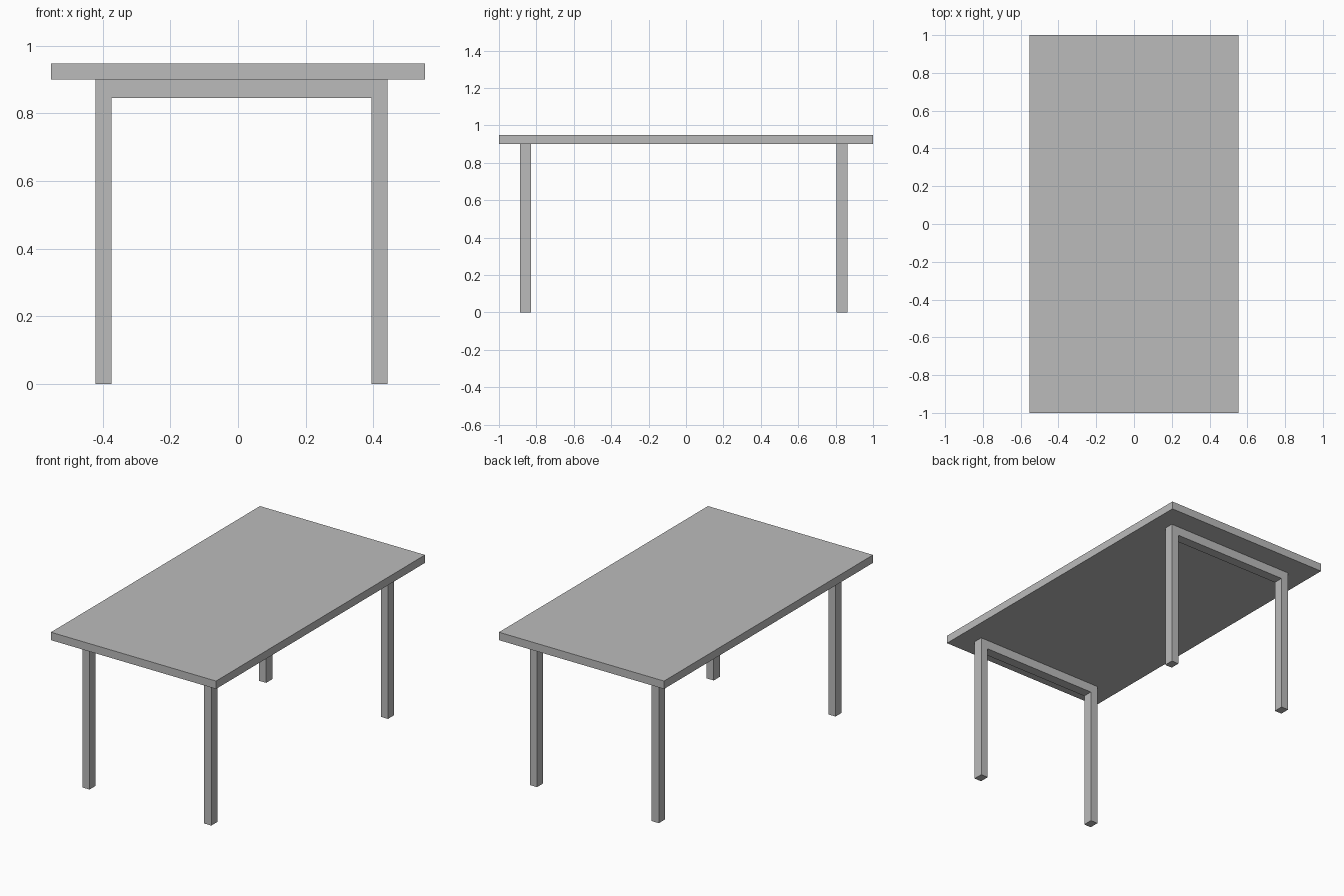
import bpy
import bmesh

cube = bpy.data.objects.get("Cube")
if cube:
    bpy.data.objects.remove(cube, do_unlink=True)

GREY = (0.5, 0.5, 0.5, 1.0)
grey = bpy.data.materials.new("plain_grey")
grey.use_nodes = True
grey.diffuse_color = GREY
grey.node_tree.nodes["Principled BSDF"].inputs["Base Color"].default_value = GREY


def extruded(name, outline, y0, y1):
    """Solid made by extruding an x-z outline from y0 to y1."""
    bm = bmesh.new()
    face = bm.faces.new([bm.verts.new((x, y0, z)) for x, z in outline])
    grown = bmesh.ops.extrude_face_region(bm, geom=[face])["geom"]
    verts = [g for g in grown if isinstance(g, bmesh.types.BMVert)]
    bmesh.ops.translate(bm, verts=verts, vec=(0, y1 - y0, 0))
    bmesh.ops.recalc_face_normals(bm, faces=bm.faces)
    mesh = bpy.data.meshes.new(name)
    bm.to_mesh(mesh)
    bm.free()
    mesh.materials.append(grey)
    obj = bpy.data.objects.new(name, mesh)
    bpy.context.collection.objects.link(obj)
    return obj


# Table top
HALF_W, TOP_Z, UNDER_Z = 0.553, 0.948, 0.9
extruded("table_top", [(-HALF_W, UNDER_Z), (HALF_W, UNDER_Z),
                       (HALF_W, TOP_Z), (-HALF_W, TOP_Z)], -1, 1)

# Leg frames: two legs joined by a flush rail, one frame at each end
LEFT, RIGHT, LEG, RAIL_Z = -0.422, 0.442, 0.048, 0.846
frame = [(LEFT, 0), (LEFT + LEG, 0), (LEFT + LEG, RAIL_Z),
         (RIGHT - LEG, RAIL_Z), (RIGHT - LEG, 0), (RIGHT, 0),
         (RIGHT, UNDER_Z), (LEFT, UNDER_Z)]
DEPTH = 0.059
for name, y in (("front_leg_frame", -0.887), ("back_leg_frame", 0.804)):
    extruded(name, frame, y, y + DEPTH)
